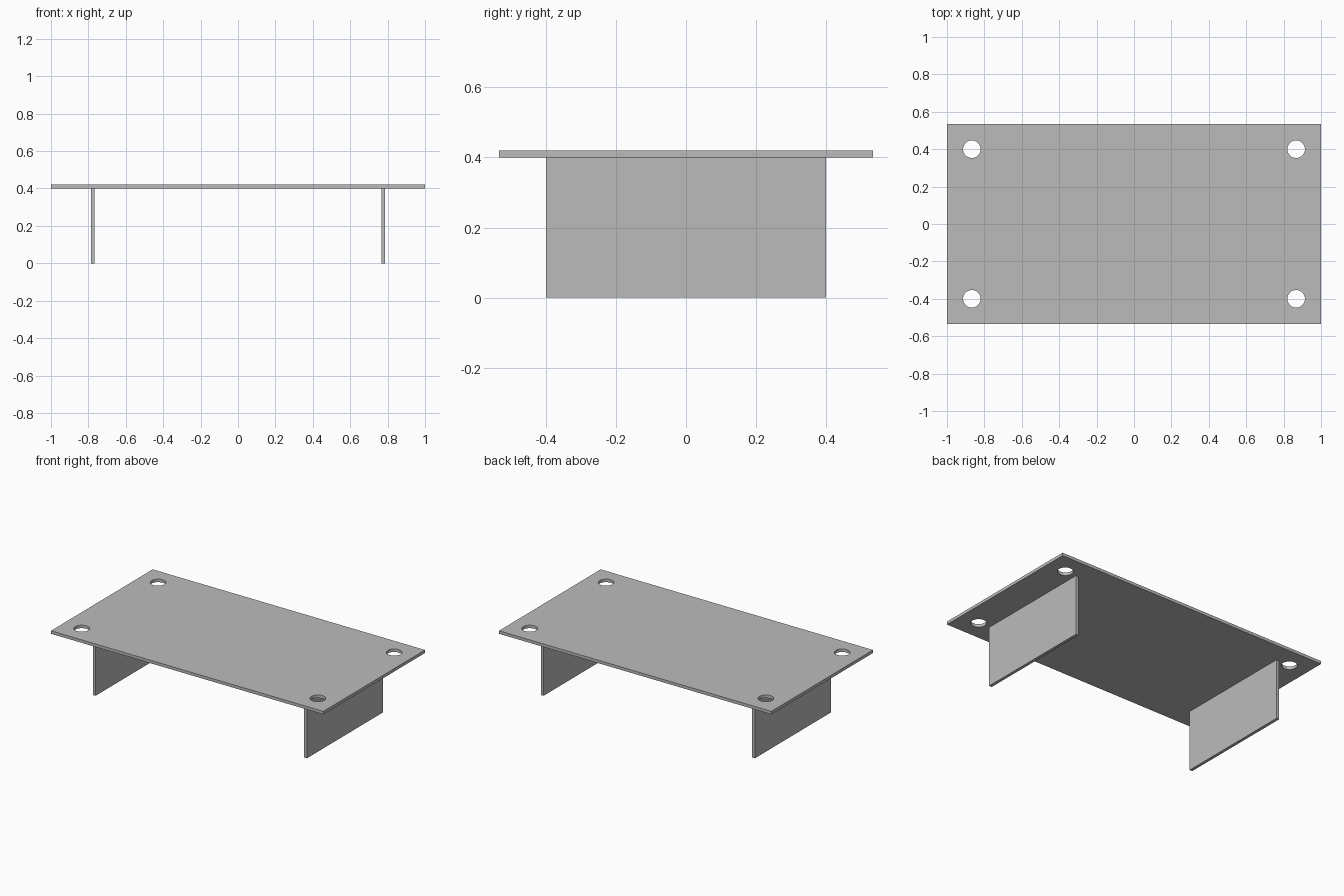
import bpy

if "Cube" in bpy.data.objects:
    bpy.data.objects.remove(bpy.data.objects["Cube"], do_unlink=True)

# Single plain grey for every part
grey = bpy.data.materials.new("plain_grey")
grey.use_nodes = True
color = (0.5, 0.5, 0.5, 1)
grey.diffuse_color = color
grey.node_tree.nodes["Principled BSDF"].inputs["Base Color"].default_value = color

THICK = 0.02
LEG_HEIGHT = 0.4
TOP_Z = LEG_HEIGHT + THICK / 2


def box(name, size, center):
    bpy.ops.mesh.primitive_cube_add(size=1, location=center)
    obj = bpy.context.object
    obj.name = name
    obj.scale = size
    bpy.ops.object.transform_apply(location=False, rotation=False, scale=True)
    obj.data.materials.append(grey)
    return obj


# Table top
top = box("table_top", (2, 1.067, THICK), (0, 0, TOP_Z))

# Round corner holes cut through the top
for sx in (-1, 1):
    for sy in (-1, 1):
        bpy.ops.mesh.primitive_cylinder_add(
            vertices=48, radius=0.047, depth=0.1,
            location=(sx * 0.867, sy * 0.4, TOP_Z))
        cutter = bpy.context.object
        cutter.name = "hole_cutter"
        cutter.hide_render = True
        cutter.data.materials.append(grey)
        cut = top.modifiers.new("corner_hole", "BOOLEAN")
        cut.operation = "DIFFERENCE"
        cut.solver = "EXACT"
        cut.object = cutter
        bpy.ops.object.select_all(action="DESELECT")
        top.select_set(True)
        bpy.context.view_layer.objects.active = top
        bpy.ops.object.modifier_apply(modifier=cut.name)
        bpy.data.objects.remove(cutter, do_unlink=True)

bpy.ops.object.shade_smooth_by_angle()

# Upright panel legs
for name, side in (("right_leg", -1), ("left_leg", 1)):
    box(name, (THICK, 0.8, LEG_HEIGHT), (side * 0.776, 0, LEG_HEIGHT / 2))
